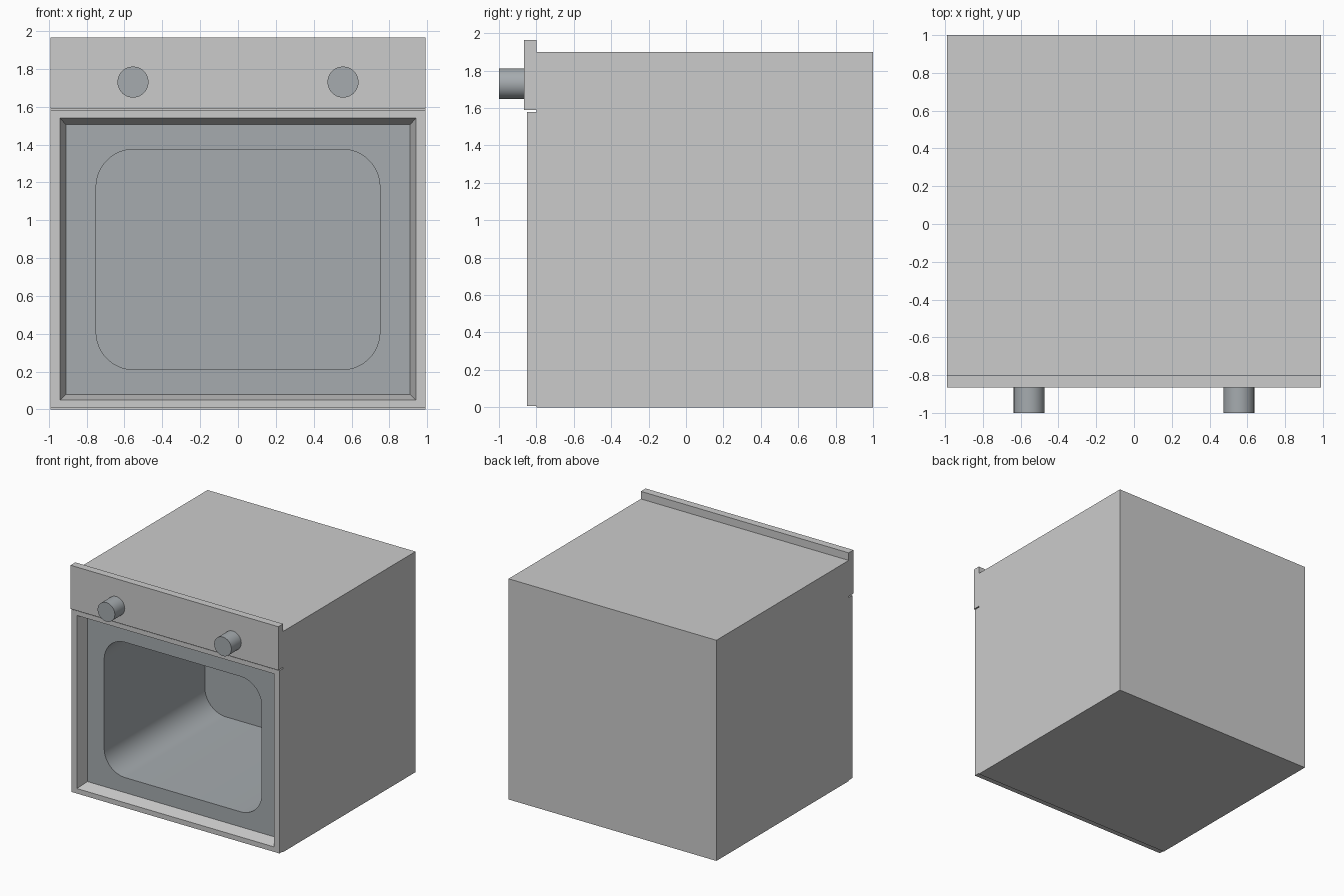
import bpy, bmesh, math

if "Cube" in bpy.data.objects:
    bpy.data.objects.remove(bpy.data.objects["Cube"])

dark = bpy.data.materials.new("dark_enamel")
dark.diffuse_color = (0.38, 0.41, 0.43, 1)
dark.use_nodes = True
dark.node_tree.nodes["Principled BSDF"].inputs["Base Color"].default_value = dark.diffuse_color


def finish(name, bm, mat=None, smooth=False):
    mesh = bpy.data.meshes.new(name)
    bm.to_mesh(mesh)
    bm.free()
    obj = bpy.data.objects.new(name, mesh)
    bpy.context.collection.objects.link(obj)
    if mat:
        mesh.materials.append(mat)
    if smooth:
        bpy.ops.object.select_all(action='DESELECT')
        obj.select_set(True)
        bpy.context.view_layer.objects.active = obj
        bpy.ops.object.shade_smooth_by_angle(angle=math.radians(35))
    return obj


def rect(bm, half, z0, z1, y):
    """Rectangle loop, counter-clockwise seen from the front."""
    return [bm.verts.new((x, y, z)) for x, z in
            ((-half, z0), (half, z0), (half, z1), (-half, z1))]


def bridge(bm, loops):
    for a, b in zip(loops, loops[1:]):
        n = len(a)
        for i in range(n):
            j = (i + 1) % n
            bm.faces.new((a[i], a[j], b[j], b[i]))


# Outer casing: closed back, front flange behind the door frame
bm = bmesh.new()
loops = [rect(bm, 0.99, 0, 1.9, 1.0),
         rect(bm, 0.99, 0, 1.9, -0.8),
         rect(bm, 0.94, 0.05, 1.54, -0.8)]
bridge(bm, loops)
bm.faces.new(loops[0][::-1])
finish("oven_casing", bm)

# Door frame with a sloped inner reveal
bm = bmesh.new()
bridge(bm, [rect(bm, 0.99, 0.007, 1.58, -0.8),
            rect(bm, 0.99, 0.007, 1.58, -0.85),
            rect(bm, 0.94, 0.05, 1.54, -0.85),
            rect(bm, 0.91, 0.08, 1.505, -0.75)])
finish("door_frame", bm)

# Control panel, rising slightly above the casing
bm = bmesh.new()
loops = [rect(bm, 0.99, 1.59, 1.965, -0.8),
         rect(bm, 0.99, 1.59, 1.965, -0.865)]
bridge(bm, loops)
bm.faces.new(loops[0][::-1])
bm.faces.new(loops[1])
finish("control_panel", bm)

# Inner plate with rounded opening and the oven cavity behind it
bm = bmesh.new()
W, Z0, Z1, R, SEG = 0.75, 0.21, 1.375, 0.2, 12
plate_y, back_y = -0.75, 0.62
centres = ((-W + R, Z0 + R), (W - R, Z0 + R), (W - R, Z1 - R), (-W + R, Z1 - R))


def arcs(y):
    result = []
    for k, (cx, cz) in enumerate(centres):
        angles = [math.pi + (k + s / SEG) * math.pi / 2 for s in range(SEG + 1)]
        result.append([bm.verts.new((cx + R * math.cos(t), y, cz + R * math.sin(t)))
                       for t in angles])
    return result


corners = rect(bm, 0.91, 0.08, 1.505, plate_y)
front, back = arcs(plate_y), arcs(back_y)
for i in range(4):
    j = (i + 1) % 4
    for a, b in zip(front[i], front[i][1:]):
        bm.faces.new((corners[i], b, a))
    bm.faces.new((corners[i], corners[j], front[j][0], front[i][-1]))
front_loop, back_loop = sum(front, []), sum(back, [])
bridge(bm, [front_loop, back_loop])
bm.faces.new(back_loop)
finish("oven_cavity", bm, dark, smooth=True)

# Pair of control knobs
for side, x in (("left", -0.555), ("right", 0.555)):
    bm = bmesh.new()
    bmesh.ops.create_cone(bm, cap_ends=True, segments=32,
                          radius1=0.082, radius2=0.082, depth=0.135)
    knob = finish(side + "_knob", bm, dark, smooth=True)
    knob.rotation_euler.x = math.pi / 2
    knob.location = (x, -0.9325, 1.73)
